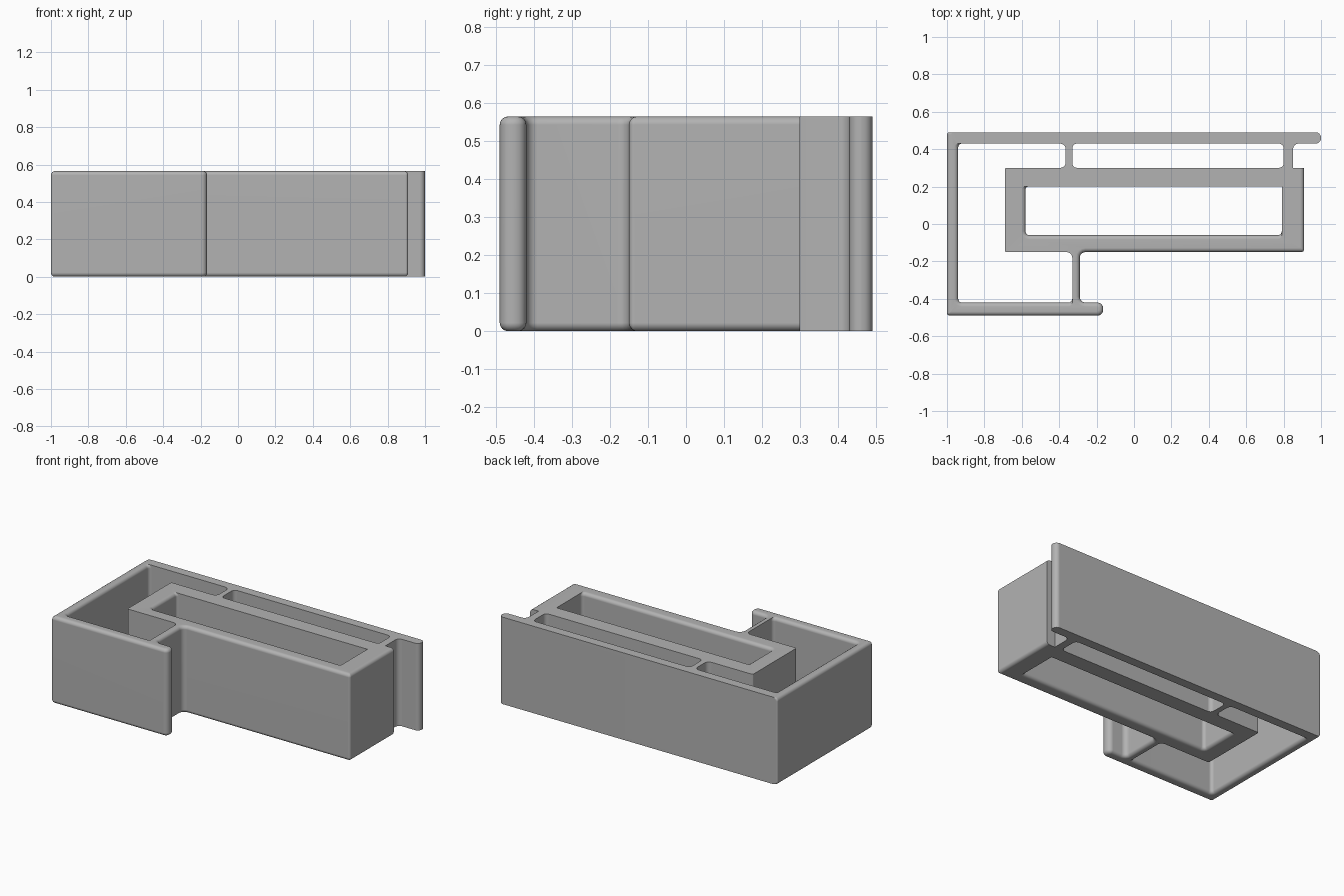
import bpy, bmesh, math
from mathutils import Vector

cube = bpy.data.objects.get("Cube")
if cube:
    bpy.data.objects.remove(cube, do_unlink=True)

HEIGHT = 0.565
ROUND = 0.022      # rim rounding
STEPS = 4

# Corners: x, y, fillet radius, whether the side that follows has a rounded rim.
# Material lies to the left of the direction of travel.
outer_wall = [
    (-1, .49, .012, 1), (-1, -.49, .015, 1), (-.165, -.49, .03, 1),
    (-.165, -.42, .03, 1), (-.29, -.42, .03, 1), (-.29, -.15, .03, 1),
    (.91, -.15, .015, 1), (.91, .30, 0, 0), (.85, .30, 0, 0),
    (.85, .43, .03, 0), (1, .43, .028, 0), (1, .49, .028, 0)]
side_cavity = [
    (-.94, -.42, .02, 1), (-.94, .43, .02, 0), (-.365, .43, .03, 0),
    (-.365, .30, .03, 0), (-.69, .30, .008, 0), (-.69, -.15, .008, 0),
    (-.33, -.15, .03, 0), (-.33, -.42, .02, 1)]
core_slot = [
    (-.58, -.06, .02, 1), (-.58, .20, .015, 0),
    (.79, .20, 0, 0), (.79, -.06, .02, 1)]
back_slot = [
    (-.33, .30, .025, 0), (-.33, .43, .025, 0),
    (.80, .43, .025, 0), (.80, .30, .025, 0)]


def outline(corners, inset):
    """Filleted outline, with the rounded sides moved into the material."""
    count = len(corners)
    base = [Vector(c[:2]) for c in corners]
    points = []
    for i, (x, y, radius, flag) in enumerate(corners):
        d_in = (base[i] - base[i - 1]).normalized()
        d_out = (base[(i + 1) % count] - base[i]).normalized()
        prev_flag = corners[i - 1][3]
        n_in, n_out = Vector((-d_in.y, d_in.x)), Vector((-d_out.y, d_out.x))
        p = base[i] + n_in * inset * prev_flag + n_out * inset * flag
        if not radius:
            points.append(p)
            continue
        turn = 1 if d_in.cross(d_out) > 0 else -1
        r = max(radius - turn * inset * flag * prev_flag, .003)
        centre = p - d_in * r + d_out * r
        for k in range(STEPS + 1):
            a = k / STEPS * math.pi / 2
            points.append(centre + d_in * r * math.sin(a) - d_out * r * math.cos(a))
    return points


# Height and inset of each layer, mirrored from bottom to top
angles = [k / STEPS * math.pi / 2 for k in range(STEPS + 1)]
lower = [(ROUND * (1 - math.cos(a)), ROUND * (1 - math.sin(a))) for a in angles]
layers = lower + [(HEIGHT - z, inset) for z, inset in reversed(lower)]

# Walls
bm = bmesh.new()
rims = ([], [])
for corners in (outer_wall, side_cavity, core_slot, back_slot):
    rings = [[bm.verts.new((p.x, p.y, z)) for p in outline(corners, inset)]
             for z, inset in layers]
    for low, high in zip(rings, rings[1:]):
        for i in range(len(low)):
            bm.faces.new((low[i - 1], low[i], high[i], high[i - 1]))
    for rim, ring in zip(rims, (rings[0], rings[-1])):
        rim += [bm.edges.get((ring[i - 1], ring[i])) for i in range(len(ring))]

# Flat ends
for rim, way in zip(rims, (-1, 1)):
    bmesh.ops.triangle_fill(bm, edges=rim, use_beauty=True, normal=(0, 0, way))
bmesh.ops.recalc_face_normals(bm, faces=bm.faces)

mesh = bpy.data.meshes.new("bracket_body")
bm.to_mesh(mesh)
bm.free()
body = bpy.data.objects.new("bracket_body", mesh)
bpy.context.collection.objects.link(body)

# Colour
grey = bpy.data.materials.new("plain_grey")
grey.use_nodes = True
colour = (.45, .45, .45, 1)
grey.diffuse_color = colour
grey.node_tree.nodes["Principled BSDF"].inputs["Base Color"].default_value = colour
mesh.materials.append(grey)

# Smooth rounded rims, crisp flat sides
bpy.ops.object.select_all(action='DESELECT')
body.select_set(True)
bpy.context.view_layer.objects.active = body
bpy.ops.object.shade_smooth_by_angle(angle=math.radians(30))
weighted = body.modifiers.new("flat_faces", 'WEIGHTED_NORMAL')
weighted.keep_sharp = True
